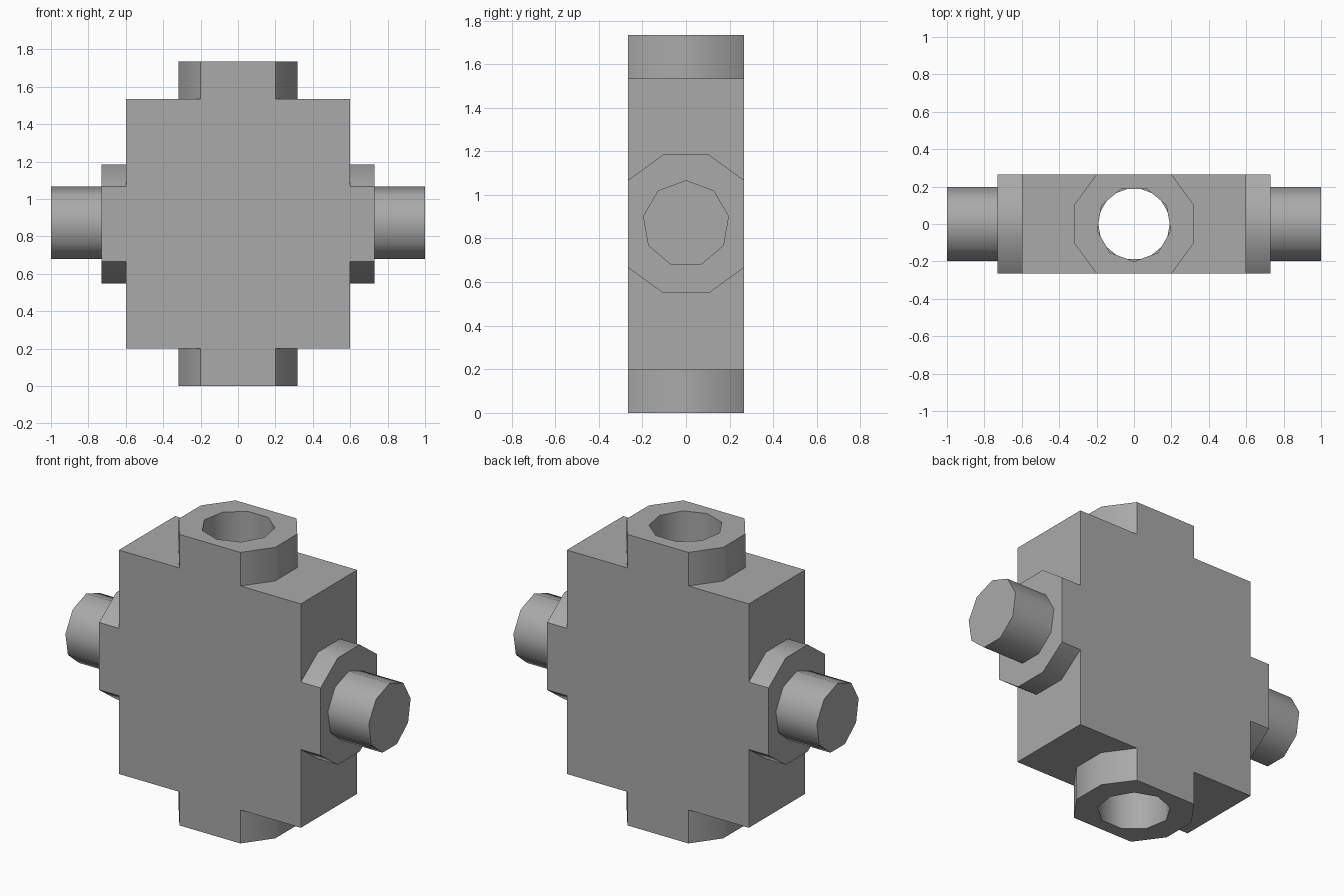
import bpy, bmesh, math
from mathutils import Matrix

if "Cube" in bpy.data.objects:
    bpy.data.objects.remove(bpy.data.objects["Cube"])

MID, HT, HALF = 0.867, 1.734, 0.265   # mid height, full height, half depth
TO_X = Matrix.Translation((0, 0, MID)) @ Matrix.Rotation(math.pi / 2, 4, 'Y')


def prism(name, pts, z0, z1, mat=Matrix()):
    """Extrude a 2D outline from z0 to z1, then place it."""
    bm = bmesh.new()
    face = bm.faces.new([bm.verts.new((x, y, z0)) for x, y in pts])
    top = bmesh.ops.extrude_face_region(bm, geom=[face])["geom"]
    bmesh.ops.translate(bm, vec=(0, 0, z1 - z0),
                        verts=[v for v in top if isinstance(v, bmesh.types.BMVert)])
    bmesh.ops.recalc_face_normals(bm, faces=bm.faces)
    bm.transform(mat)
    me = bpy.data.meshes.new(name)
    bm.to_mesh(me)
    bm.free()
    ob = bpy.data.objects.new(name, me)
    bpy.context.collection.objects.link(ob)
    return ob


def ngon(n, r, start):
    return [(r * math.cos(start + i * math.tau / n),
             r * math.sin(start + i * math.tau / n)) for i in range(n)]


# decagonal collar outline, trimmed flush with the block's front and back
collar = [(0.318, -0.104), (0.318, 0.104), (0.201, HALF), (-0.201, HALF),
          (-0.318, 0.104), (-0.318, -0.104), (-0.201, -HALF), (0.201, -HALF)]
rect = [(-0.6, -HALF), (0.6, -HALF), (0.6, HALF), (-0.6, HALF)]

# central block
body = prism("joint_block", rect, 0.2, HT - 0.2)

# collars on all four sides, and the side pins
parts = [
    (prism("vertical_collar", collar, 0, HT), 'UNION'),
    (prism("side_collar", collar, -0.73, 0.73, TO_X), 'UNION'),
    (prism("side_pins", ngon(9, 0.2, math.pi), -1, 1, TO_X), 'UNION'),
    # sockets bored from the top and the bottom, meeting in the middle
    (prism("top_bore", ngon(9, 0.2, -math.pi / 2), MID - 0.01, HT + 0.2), 'DIFFERENCE'),
    (prism("bottom_bore", ngon(9, 0.2, math.pi / 2), -0.2, MID + 0.01), 'DIFFERENCE'),
]
for ob, op in parts:
    ob.hide_render = True
    mod = body.modifiers.new(ob.name, 'BOOLEAN')
    mod.object, mod.operation, mod.solver = ob, op, 'EXACT'

# bake the booleans and drop the helpers
dg = bpy.context.evaluated_depsgraph_get()
body.data = bpy.data.meshes.new_from_object(body.evaluated_get(dg))
body.modifiers.clear()
for ob, _ in parts:
    bpy.data.objects.remove(ob)

# dark grey finish
grey = bpy.data.materials.new("dark_grey")
grey.diffuse_color = (0.4, 0.4, 0.4, 1)
grey.use_nodes = True
grey.node_tree.nodes["Principled BSDF"].inputs["Base Color"].default_value = grey.diffuse_color
body.data.materials.clear()
body.data.materials.append(grey)

# round faces shade smooth, block corners stay sharp
bpy.context.view_layer.objects.active = body
body.select_set(True)
bpy.ops.object.shade_smooth_by_angle(angle=math.radians(45))
